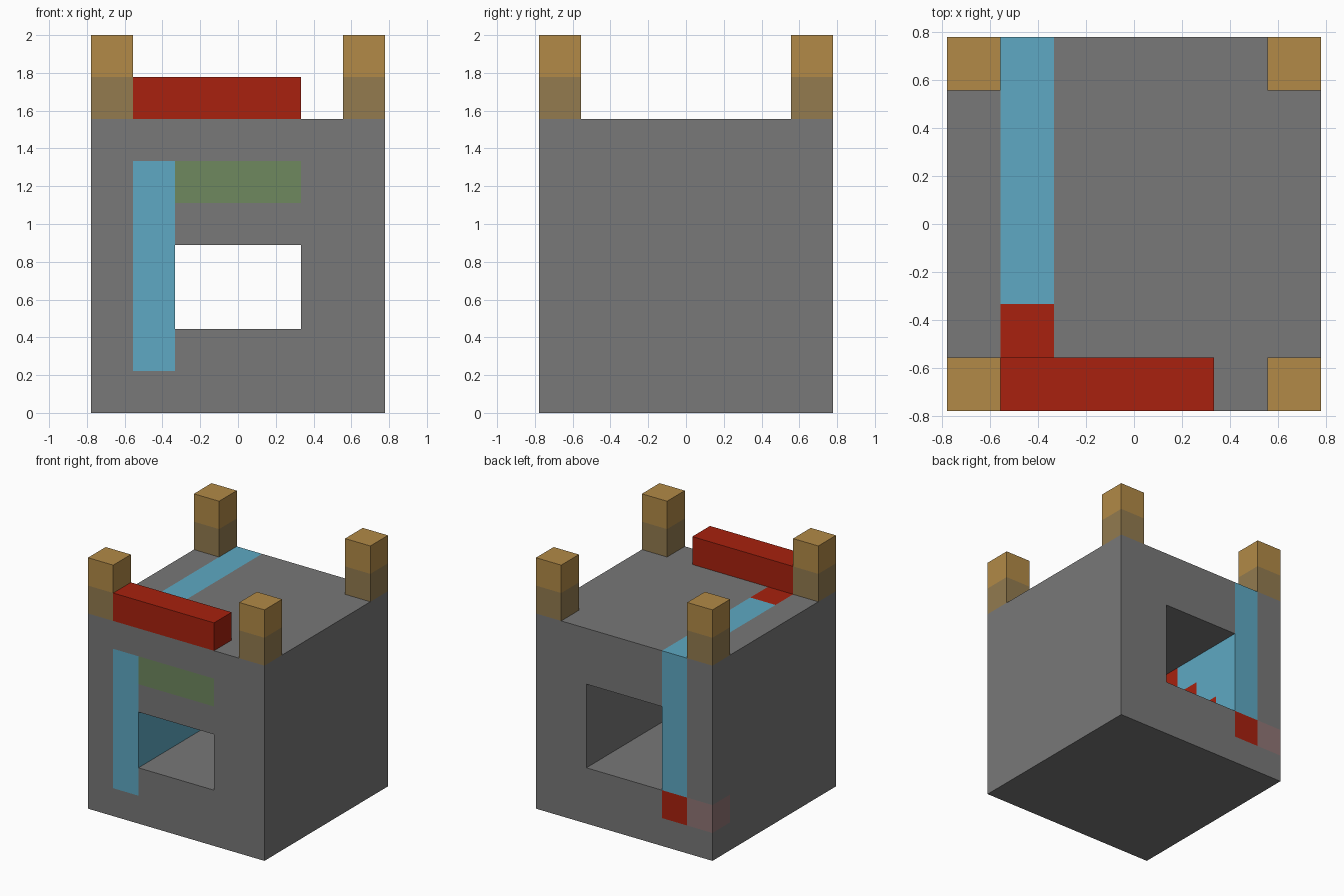
import bpy
import bmesh
from mathutils import Vector

if "Cube" in bpy.data.objects:
    bpy.data.objects.remove(bpy.data.objects["Cube"], do_unlink=True)

N = 7                      # body is N units along each side
U = 2 / 9                  # size of one unit


def material(name, rgb):
    lin = [((c / 255 + 0.055) / 1.055) ** 2.4 for c in rgb]
    m = bpy.data.materials.new(name)
    m.use_nodes = True
    m.diffuse_color = (*lin, 1)
    m.node_tree.nodes["Principled BSDF"].inputs["Base Color"].default_value = (*lin, 1)
    return m


palette = [
    material("stone grey", (120, 120, 120)),
    material("sky blue", (94, 169, 195)),
    material("brick red", (168, 33, 14)),
    material("moss green", (110, 136, 95)),
    material("dusty pink", (144, 117, 117)),
    material("wood tan", (178, 138, 71)),
    material("dull wood", (147, 123, 79)),
]
GREY, BLUE, RED, GREEN, PINK, TAN, DULL = range(len(palette))


def build(name, cells, paint):
    """Outer skin of a set of unit cells, coloured by cell, merged into large faces."""
    bm = bmesh.new()
    for cell in sorted(cells):
        for axis in range(3):
            for side in (0, 1):
                near = list(cell)
                near[axis] += 2 * side - 1
                if tuple(near) in cells:
                    continue
                corners = []
                for a, b in ((0, 0), (1, 0), (1, 1), (0, 1)):
                    p = Vector(cell)
                    p[axis] += side
                    p[(axis + 1) % 3] += a
                    p[(axis + 2) % 3] += b
                    corners.append(bm.verts.new((p - Vector((N / 2, N / 2, 0))) * U))
                if not side:
                    corners.reverse()
                bm.faces.new(corners).material_index = paint(*cell)
    bmesh.ops.remove_doubles(bm, verts=bm.verts, dist=U / 100)
    bmesh.ops.dissolve_limit(bm, angle_limit=0.01, verts=bm.verts,
                             edges=bm.edges, delimit={'MATERIAL'})
    mesh = bpy.data.meshes.new(name)
    bm.to_mesh(mesh)
    bm.free()
    for m in palette:
        mesh.materials.append(m)
    obj = bpy.data.objects.new(name, mesh)
    bpy.context.collection.objects.link(obj)
    return obj


def block(xs, ys, zs):
    return {(x, y, z) for x in range(*xs) for y in range(*ys) for z in range(*zs)}


# Body: cube with a tunnel through it, lower at the front opening
def body_paint(x, y, z):
    if x == 1 and z == N - y:                      # red diagonal in the blue layer
        return RED
    if x == 1 and z > 0 and not (y == 0 and z == N - 1):
        return BLUE
    if y == 0 and z == 5 and 2 <= x <= 4:          # green band on the front
        return GREEN
    if x == 0 and y == N - 1 and z == 1:           # pink back corner
        return PINK
    return GREY


tunnel = block((2, 5), (0, N), (2, 4)) | block((2, 5), (1, N), (4, 5))
build("body", block((0, N), (0, N), (0, N)) - tunnel, body_paint)

# Red bar along the front top edge
build("front_bar", block((1, 5), (0, 1), (N, N + 1)), lambda x, y, z: RED)

# Corner posts with a duller lower half
for x, x_name in ((0, "right"), (N - 1, "left")):
    for y, y_name in ((0, "front"), (N - 1, "back")):
        build(f"{y_name}_{x_name}_post",
              block((x, x + 1), (y, y + 1), (N, N + 2)),
              lambda x, y, z: DULL if z == N else TAN)
